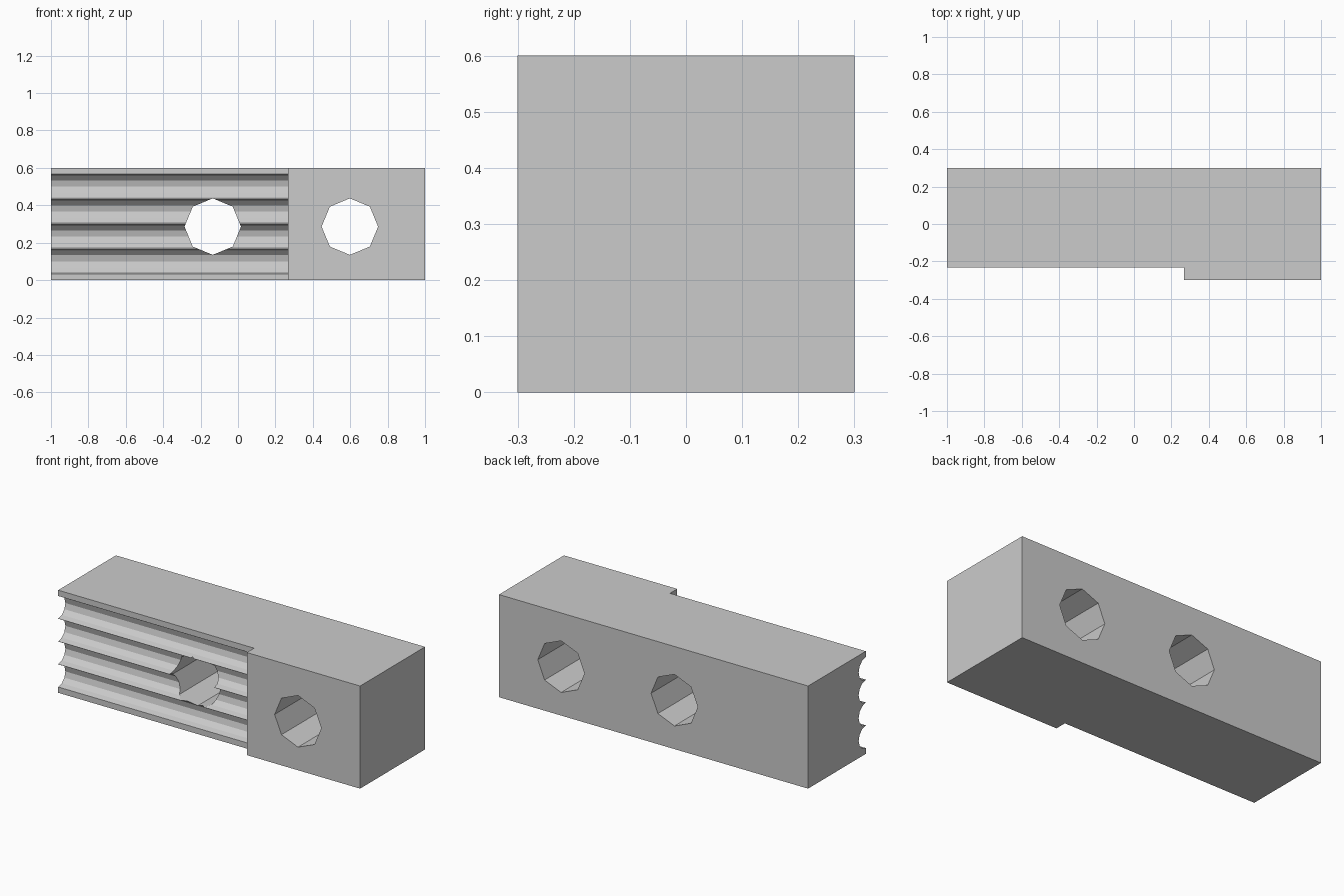
import bpy, bmesh, math

old = bpy.data.objects.get("Cube")
if old:
    bpy.data.objects.remove(old, do_unlink=True)

GREY = (0.6, 0.6, 0.6, 1)
mat = bpy.data.materials.new("plain grey")
mat.use_nodes = True
mat.diffuse_color = GREY
mat.node_tree.nodes["Principled BSDF"].inputs["Base Color"].default_value = GREY


def prism(name, points, sweep):
    """Solid made by sweeping a closed polygon along a vector."""
    bm = bmesh.new()
    face = bm.faces.new([bm.verts.new(p) for p in points])
    ext = bmesh.ops.extrude_face_region(bm, geom=[face])
    moved = [g for g in ext["geom"] if isinstance(g, bmesh.types.BMVert)]
    bmesh.ops.translate(bm, verts=moved, vec=sweep)
    bmesh.ops.recalc_face_normals(bm, faces=bm.faces)
    mesh = bpy.data.meshes.new(name)
    bm.to_mesh(mesh)
    bm.free()
    mesh.materials.append(mat)
    obj = bpy.data.objects.new(name, mesh)
    bpy.context.scene.collection.objects.link(obj)
    return obj


def cut(target, cutter):
    mod = target.modifiers.new(cutter.name, "BOOLEAN")
    mod.operation = "DIFFERENCE"
    mod.solver = "EXACT"
    mod.object = cutter
    cutter.hide_render = True
    cutter.hide_set(True)


# Main block
block = prism("clamp_block",
              [(-1, -0.3, 0), (1, -0.3, 0), (1, 0.3, 0), (-1, 0.3, 0)],
              (0, 0, 0.6))

# Recessed front with four scalloped grooves (half of a twelve-sided circle each)
FACE_Y, STEP_X, RADIUS = -0.233, 0.267, 0.066
profile = [(-1.1, -0.5, -0.1), (-1.1, FACE_Y, -0.1)]
for i in range(4):
    centre = 0.1 + i * 0.4 / 3
    for k in range(7):
        a = math.radians(-90 + 30 * k)
        profile.append((-1.1, FACE_Y + RADIUS * math.cos(a),
                        centre + RADIUS * math.sin(a)))
profile += [(-1.1, FACE_Y, 0.7), (-1.1, -0.5, 0.7)]
cut(block, prism("groove_cutter", profile, (STEP_X + 1.1, 0, 0)))

# Two octagonal through holes
for side, x in (("right", -0.135), ("left", 0.598)):
    ring = [(x + 0.151 * math.sin(k * math.pi / 4), -0.5,
             0.286 + 0.151 * math.cos(k * math.pi / 4)) for k in range(8)]
    cut(block, prism(side + "_hole_cutter", ring, (0, 1, 0)))

# Apply the cuts and remove the cutters
bpy.context.view_layer.update()
graph = bpy.context.evaluated_depsgraph_get()
result = bpy.data.meshes.new_from_object(block.evaluated_get(graph))
cutters = [m.object for m in block.modifiers]
block.modifiers.clear()
block.data = result
for c in cutters:
    bpy.data.objects.remove(c, do_unlink=True)
